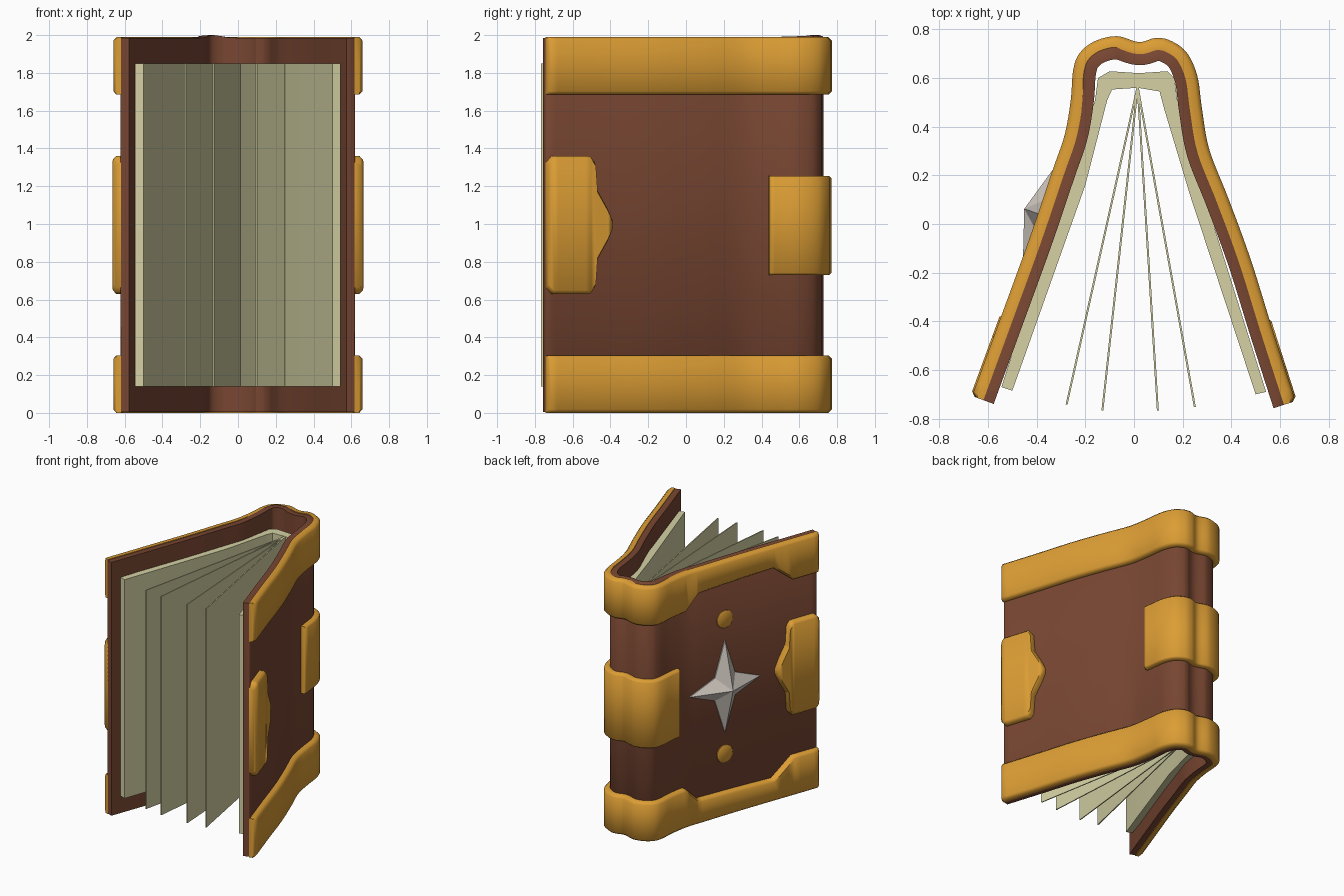
import bpy, bmesh, math
from mathutils import Vector

if "Cube" in bpy.data.objects:
    bpy.data.objects.remove(bpy.data.objects["Cube"])


def material(name, rgb):
    m = bpy.data.materials.new(name)
    m.diffuse_color = (*rgb, 1)
    m.use_nodes = True
    m.node_tree.nodes["Principled BSDF"].inputs["Base Color"].default_value = m.diffuse_color
    return m


GOLD = material("gold", (0.72, 0.34, 0.035))
LEATHER = material("brown leather", (0.19, 0.062, 0.032))
PAPER = material("cream paper", (0.66, 0.64, 0.37))
SILVER = material("silver", (0.60, 0.55, 0.50))

# Outside line of the open cover, seen from above: left edge, spine, right edge
COVER = [(-.666, -.707), (-.55, -.39), (-.43, -.06), (-.334, .223), (-.285, .367),
         (-.26, .51), (-.25, .633), (-.223, .703), (-.16, .752), (-.07, .772),
         (.02, .748), (.085, .764), (.145, .756), (.215, .707), (.26, .61),
         (.28, .47), (.31, .305), (.39, .1), (.48, -.146), (.57, -.435), (.664, -.728)]


def smooth_line(pts, n=6):
    """Catmull-Rom curve through the points."""
    p = [Vector(q) for q in pts]
    p = [2 * p[0] - p[1]] + p + [2 * p[-1] - p[-2]]
    out = []
    for i in range(1, len(p) - 2):
        a, b, c, d = p[i - 1:i + 3]
        for k in range(n):
            t = k / n
            out.append(0.5 * (2 * b + (c - a) * t + (2 * a - 5 * b + 4 * c - d) * t * t
                              + (3 * b - a - 3 * c + d) * t ** 3))
    return out + [p[-2]]


LINE = smooth_line(COVER)
DIST = [0.0]
for a, b in zip(LINE, LINE[1:]):
    DIST.append(DIST[-1] + (b - a).length)
TOTAL = DIST[-1]


def lerp(knots, s):
    """Piecewise linear value from (position, value) knots."""
    if s <= knots[0][0]:
        return knots[0][1]
    for (a, va), (b, vb) in zip(knots, knots[1:]):
        if s <= b:
            return va + (vb - va) * (s - a) / (b - a)
    return knots[-1][1]


def on_line(s):
    return Vector((lerp(list(zip(DIST, [p.x for p in LINE])), s),
                   lerp(list(zip(DIST, [p.y for p in LINE])), s)))


def normal_at(s):
    d = (on_line(min(s + .02, TOTAL)) - on_line(max(s - .02, 0))).normalized()
    return Vector((-d.y, d.x))


def s_at(y, left=True):
    """Distance along the cover where one side reaches depth y."""
    idx = range(len(LINE)) if left else range(len(LINE) - 1, -1, -1)
    return next(DIST[i] for i in idx if LINE[i].y >= y)


def finish(name, bm, mat, angle=50):
    bmesh.ops.recalc_face_normals(bm, faces=bm.faces)
    me = bpy.data.meshes.new(name)
    bm.to_mesh(me)
    bm.free()
    me.materials.append(mat)
    for f in me.polygons:
        f.use_smooth = angle > 0
    if angle:
        me.set_sharp_from_angle(angle=math.radians(angle))
    ob = bpy.data.objects.new(name, me)
    bpy.context.collection.objects.link(ob)
    return ob


def loft(bm, rings):
    """Skin closed rings and cap both ends."""
    vs = [[bm.verts.new(p) for p in r] for r in rings]
    n = len(vs[0])
    for a, b in zip(vs, vs[1:]):
        for i in range(n):
            j = (i + 1) % n
            bm.faces.new((a[i], a[j], b[j], b[i]))
    bm.faces.new(vs[0])
    bm.faces.new(vs[-1])


def sweep(name, s0, s1, d0, d1, lo, hi, c, mat):
    """Chamfered strip on the cover; lo and hi are knots for its z edges."""
    stops = {s0, s0 + c, s1 - c, s1} | {k for k, _ in lo + hi if s0 < k < s1}
    stops |= {s for s in DIST if s0 < s < s1 and all(abs(s - k) > .008 for k in stops)}
    rings = []
    for s in sorted(stops):
        p, n = on_line(s), normal_at(s)
        z0, z1 = lerp(lo, s), lerp(hi, s)
        e = min(c, (z1 - z0) * .3)
        top = d1 - c if s in (s0, s1) else d1
        prof = [(d0, z0), (d1 - c, z0), (top, z0 + e), (top, z1 - e), (d1 - c, z1), (d0, z1)]
        if s in (s0, s1):
            prof[1], prof[4] = (d1 - c * 1.3, z0), (d1 - c * 1.3, z1)
        rings.append([(p.x + n.x * d, p.y + n.y * d, z) for d, z in prof])
    bm = bmesh.new()
    loft(bm, rings)
    return finish(name, bm, mat)


# Leather cover, with a slightly raised lip at the left of the spine
lip = s_at(.74)
sweep("leather_cover", 0, TOTAL, -.095, -.045, [(0, .005)],
      [(0, 1.985), (lip - .45, 1.985), (lip, 2.0), (lip + .2, 1.985)], .004, LEATHER)

# Gold bands at top and bottom, cut narrower on the left cover
WIDTH = [(s_at(-.53), .305), (s_at(-.37), .17), (s_at(.26), .19), (s_at(.39), .305)]
sweep("bottom_band", 0, TOTAL, -.05, 0, [(0, 0)], WIDTH, .018, GOLD)
sweep("top_band", 0, TOTAL, -.05, 0, [(s, 1.99 - w) for s, w in WIDTH], [(0, 1.99)], .018, GOLD)

# Gold band around the middle of the spine
sweep("spine_band", s_at(.43), s_at(.44, False), -.05, -.002, [(0, .73)], [(0, 1.255)], .012, GOLD)

# Gold clasp plates on the opening edges, pointed towards the spine
HALF = [(0, .33), (.03, .365), (.235, .365), (.262, .33), (.272, .19), (.33, .09), (.362, .02)]
for side in ("left", "right"):
    k = HALF if side == "left" else [(TOTAL - t, h) for t, h in reversed(HALF)]
    sweep(side + "_clasp_plate", k[0][0], k[-1][0], -.05, .006,
          [(s, .995 - h) for s, h in k], [(s, .995 + h) for s, h in k], .018, GOLD)

# Frame of the left cover, used by the star and studs
S = s_at(.016)
N2 = normal_at(S)
OUT = Vector((N2.x, N2.y, 0))
ALONG = Vector((N2.y, -N2.x, 0))
BASE = Vector((*on_line(S), .995)) - OUT * .045


def on_cover(u, v, d):
    return BASE + ALONG * u + Vector((0, 0, v)) + OUT * d


# Four-pointed silver star
bm = bmesh.new()
rim = []
for i in range(8):
    a = i * math.pi / 4
    ru, rv = ((.31, .36), (.125, .125))[i % 2]
    rim.append((ru * math.cos(a), rv * math.sin(a)))
front = [bm.verts.new(on_cover(u, v, .008)) for u, v in rim]
back = [bm.verts.new(on_cover(u, v, -.02)) for u, v in rim]
apex = bm.verts.new(on_cover(0, 0, .105))
for i in range(8):
    j = (i + 1) % 8
    bm.faces.new((front[i], front[j], apex))
    bm.faces.new((back[i], back[j], front[j], front[i]))
bm.faces.new(back)
finish("star", bm, SILVER, 30)

# Round gold studs above and below the star
for name, v0 in (("upper_stud", .525), ("lower_stud", -.525)):
    bm = bmesh.new()
    loft(bm, [[on_cover(r * math.cos(i * math.pi / 8), v0 + r * math.sin(i * math.pi / 8), d)
               for i in range(16)] for r, d in ((.068, -.02), (.068, .008), (.058, .014))])
    finish(name, bm, GOLD)


# Paper lining that follows the inside of the cover
def prism(name, outline, z0, z1, mat, angle):
    bm = bmesh.new()
    loft(bm, [[(x, y, z) for x, y in outline] for z in (z0, z1)])
    return finish(name, bm, mat, angle)


outer = [(-.545, -.67), (-.305, .08), (-.16, .51), (-.148, .6), (-.10, .628), (.02, .62),
         (.137, .628), (.166, .6), (.178, .51), (.27, .18), (.543, -.69)]
inner = [(.50, -.70), (.23, .12), (.125, .47), (.105, .545), (.015, .56),
         (-.09, .553), (-.11, .51), (-.2, .16), (-.50, -.685)]
prism("page_block", outer + inner, .14, 1.85, PAPER, 40)

# Loose leaves fanning out from the spine
for i, tip in enumerate([(-.277, -.742), (-.13, -.767), (.098, -.767), (.25, -.752)]):
    a, b = Vector((.015, .565)), Vector(tip)
    d = (b - a).normalized() * .004
    w = Vector((-d.y, d.x))
    prism("leaf_%d" % (i + 1), [a + w, a - w, b - w, b + w], .14, 1.85, PAPER, 0)
